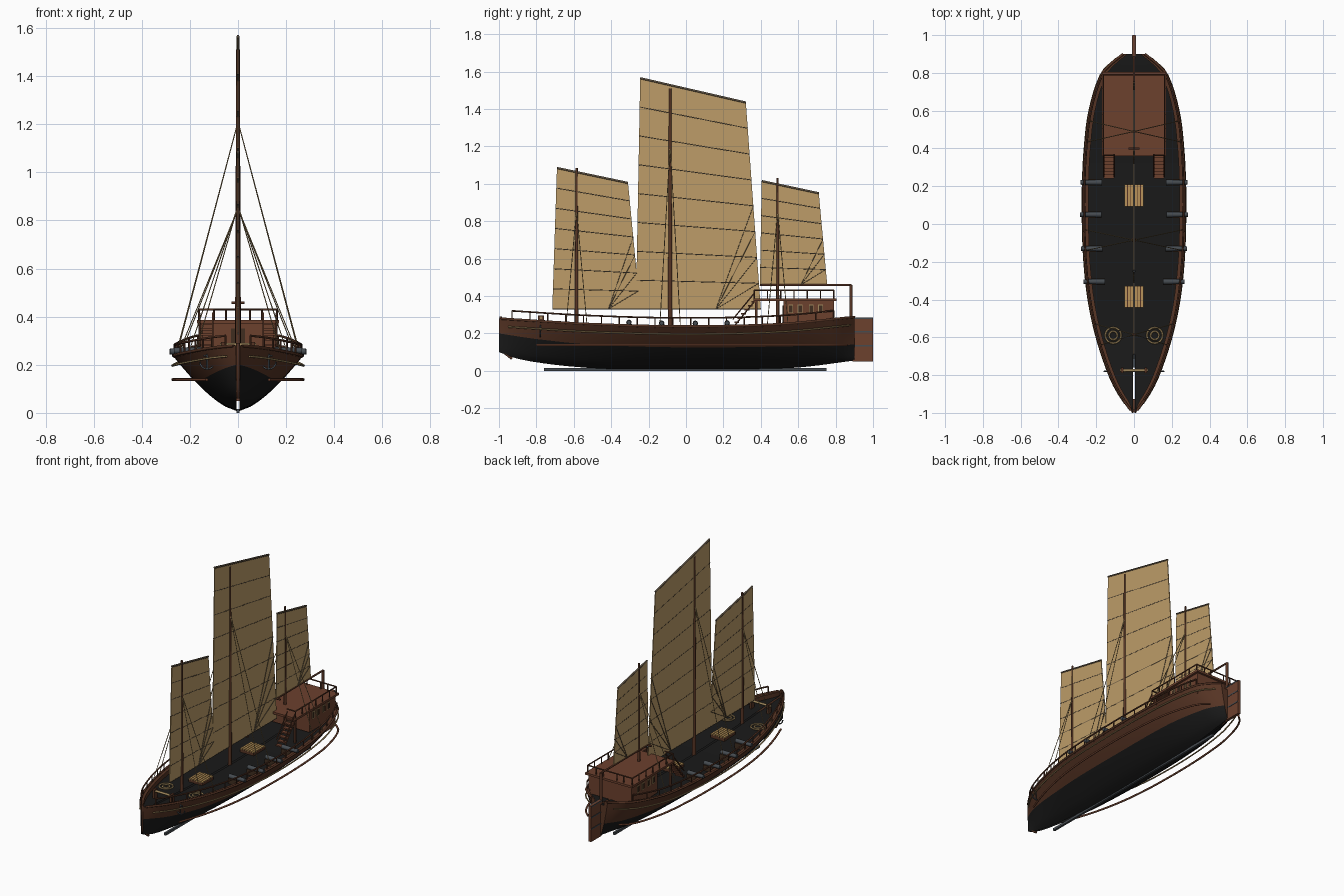
import bpy, bmesh, math
from mathutils import Vector

if "Cube" in bpy.data.objects:
    bpy.data.objects.remove(bpy.data.objects["Cube"])


def material(name, rgb):
    m = bpy.data.materials.new(name)
    m.diffuse_color = (*rgb, 1)
    m.use_nodes = True
    m.node_tree.nodes["Principled BSDF"].inputs["Base Color"].default_value = m.diffuse_color
    return m


BLACK = material("black tar", (0.010, 0.010, 0.010))
BROWN = material("hull brown", (0.095, 0.035, 0.018))
RED = material("reddish wood", (0.15, 0.052, 0.027))
DARK = material("dark wood", (0.05, 0.026, 0.014))
SAIL = material("sail cloth", (0.51, 0.335, 0.14))
BATTEN = material("batten grey brown", (0.10, 0.075, 0.048))
ROPE = material("rope tan", (0.36, 0.25, 0.11))
GRATE = material("grating yellow", (0.48, 0.29, 0.10))
IRON = material("iron grey", (0.06, 0.07, 0.08))


def curve(pts):
    """Smooth interpolation through (y, value) points."""
    def f(y):
        y = min(max(y, pts[0][0]), pts[-1][0])
        i = 0
        while i < len(pts) - 2 and y > pts[i + 1][0]:
            i += 1
        (a, va), (b, vb) = pts[i], pts[i + 1]

        def slope(k):
            p, q = pts[max(k - 1, 0)], pts[min(k + 1, len(pts) - 1)]
            return (q[1] - p[1]) / (q[0] - p[0])
        h, t = b - a, (y - a) / (b - a)
        return ((2*t**3 - 3*t*t + 1) * va + (t**3 - 2*t*t + t) * h * slope(i)
                + (3*t*t - 2*t**3) * vb + (t**3 - t*t) * h * slope(i + 1))
    return f


width = curve([(-1, .01), (-.9, .08), (-.8, .13), (-.6, .197), (-.4, .24), (-.2, .262), (0, .27),
               (.2, .27), (.4, .26), (.6, .235), (.8, .17), (.87, .1), (.9, .06)])
top = curve([(-1, .28), (-.5, .25), (0, .238), (.5, .25), (.9, .288)])
paint = curve([(-1, .2), (-.8, .17), (-.5, .14), (0, .125), (.5, .13), (.9, .14)])
keel = curve([(-1, .1), (-.9, .065), (-.76, .04), (-.6, .022), (-.4, .01), (.3, .01), (.6, .018), (.9, .055)])


def finish(name, bm, mats, smooth=False):
    bmesh.ops.recalc_face_normals(bm, faces=bm.faces)
    me = bpy.data.meshes.new(name)
    bm.to_mesh(me)
    bm.free()
    for m in mats:
        me.materials.append(m)
    ob = bpy.data.objects.new(name, me)
    bpy.context.collection.objects.link(ob)
    if smooth:
        bpy.ops.object.select_all(action='DESELECT')
        ob.select_set(True)
        bpy.context.view_layer.objects.active = ob
        bpy.ops.object.shade_smooth_by_angle(angle=math.radians(35))
    return ob


def boxes(name, mat, items):
    """items: (x0, x1, y0, y1, z0, z1)"""
    bm = bmesh.new()
    for x0, x1, y0, y1, z0, z1 in items:
        vs = bmesh.ops.create_cube(bm, size=1)["verts"]
        for v in vs:
            v.co = Vector(((x0 + x1) / 2 + v.co.x * (x1 - x0), (y0 + y1) / 2 + v.co.y * (y1 - y0),
                           (z0 + z1) / 2 + v.co.z * (z1 - z0)))
    return finish(name, bm, [mat])


def tubes(name, mat, lines, r, radii=None, res=1):
    """Round rods along polylines, joined in one mesh."""
    cu = bpy.data.curves.new(name, 'CURVE')
    cu.dimensions, cu.bevel_depth, cu.bevel_resolution, cu.use_fill_caps = '3D', r, res, True
    for pts in lines:
        s = cu.splines.new('POLY')
        s.points.add(len(pts) - 1)
        for i, p in enumerate(pts):
            s.points[i].co = (*p, 1)
            s.points[i].radius = radii[i] if radii else 1
    tmp = bpy.data.objects.new(name + "_path", cu)
    me = bpy.data.meshes.new_from_object(tmp)
    bpy.data.objects.remove(tmp)
    bm = bmesh.new()
    bm.from_mesh(me)
    bpy.data.meshes.remove(me)
    return finish(name, bm, [mat])


def mirror(lines):
    return lines + [[(-x, y, z) for x, y, z in l] for l in lines]


def mirror_boxes(items):
    return items + [(-b, -a, *rest) for a, b, *rest in items]


def span(a, b, n):
    return [a + (b - a) * i / n for i in range(n + 1)]


# two hull halves with bulwark and deck, split by a narrow slot, dark below the paint line
bm = bmesh.new()
GAP = .006
for side in (-1, 1):
    rows = []
    for y in span(-1, .9, 60):
        w, zt, zb, zk = width(y), top(y), paint(y), keel(y)
        zs = span(zk, zb, 7) + span(zb, zt, 4)[1:]
        prof = [(GAP + (w - GAP) * ((z - zk) / (zt - zk)) ** .68, z) for z in zs]
        wi = GAP + (w - GAP) * max(1 - .03 / w, .3)
        prof += [(wi, zt), (wi, zt - .028), (GAP, zt - .028)]
        rows.append([bm.verts.new((side * x, y, z)) for x, z in prof])
    for a, b in zip(rows, rows[1:]):
        for j in range(len(a) - 1):
            f = bm.faces.new((a[j], a[j + 1], b[j + 1], b[j]))
            f.material_index = 0 if j < 7 or j == len(a) - 2 else 1
    for r in (rows[0], rows[-1]):
        bm.faces.new(r).material_index = 1
finish("hull", bm, [BLACK, BROWN], True)
boxes("keel", IRON, [(-.007, .007, -.76, .75, 0, .016)])
tubes("stem_post", BROWN, [[(0, -.93, .065), (0, -.99, .11), (0, -.99, .29)]], .008)


# wales, rope line and cap rail following the hull plan
def run(a, b, zf, off=0, count=40):
    return [(width(y) + off, y, zf(y)) for y in span(a, b, count)]


tubes("wale", RED, mirror([run(-.8, .86, lambda y: .138)]), .006, res=2)
tubes("rope_strake", ROPE, mirror([run(-.95, .88, lambda y: top(y) - .042, .002)]), .0045, res=2)
tubes("cap_rail", BROWN, mirror([run(-.985, .9, top, -.003)]), .007)
tubes("side_rail", BROWN, mirror([run(-.93, .79, lambda y: top(y) + .045, -.008)]), .005)
tubes("rail_posts", BROWN, mirror([[(width(y) - .008, y, top(y) - .01), (width(y) - .008, y, top(y) + .045)]
                                  for y in span(-.93, .79, 18)]), .004)

# deckhouse with overhanging roof, windows and door
boxes("deckhouse", RED, [(-.155, .155, .52, .79, .23, .375)])
boxes("roof", RED, [(-.17, .17, .36, .805, .372, .386)])
boxes("roof_posts", BROWN, mirror_boxes([(.145, .157, .37, .382, .21, .373)]))
win = [.56, .61, .67, .72]
boxes("window_frames", ROPE, mirror_boxes([(.154, .158, y - .013, y + .013, .308, .354) for y in win]))
boxes("window_panes", DARK, mirror_boxes([(.156, .160, y - .009, y + .009, .313, .349) for y in win]))
boxes("door", DARK, [(-.03, .03, .517, .523, .235, .35)])

# roof rail
rx = .162
tubes("roof_rail", BROWN, [[(-.1, .365, .43), (-rx, .365, .43), (-rx, .79, .43), (rx, .79, .43),
                            (rx, .365, .43), (.1, .365, .43)]], .0045)
tubes("roof_rail_posts", BROWN, mirror([[(rx, y, .38), (rx, y, .43)] for y in span(.365, .79, 6)]
                                       + [[(x, .79, .38), (x, .79, .43)] for x in (.05, .1)]), .004)

# stairs
steps = span(0, 1, 6)
boxes("stair_treads", RED, mirror_boxes([(.105, .16, .24 + .11 * t, .265 + .11 * t, .235 + .13 * t, .243 + .13 * t)
                                         for t in steps]))
tubes("stair_rails", BROWN, mirror([[(x, .25, z), (x, .365, z + .14)] for x in (.105, .16)
                                    for z in (.23, .275)]), .004)

# rudder, its post and tiller
boxes("rudder", RED, [(-.009, .009, .89, 1, .05, .285)])
boxes("rudder_bands", IRON, [(-.011, .011, .888, .998, z, z + .008) for z in (.13, .205, .277)])
tubes("rudder_post", BROWN, [[(0, .882, .06), (0, .882, .458)]], .01)
tubes("tiller", BROWN, [[(0, .885, .458), (0, .4, .458)], [(-.028, .4, .458), (.028, .4, .458)]], .006)


# sails: luff top, leech top, leech foot, luff foot as (y, z); mast y, mast top, shroud height
def rig(name, a, b, c, d, panels, my, mz, sz, tack, r):
    bm = bmesh.new()
    lufs = [Vector(a).lerp(Vector(d), t) for t in span(0, 1, panels)]
    lees = [Vector(b).lerp(Vector(c), t) for t in span(0, 1, panels)]
    f = bm.faces.new([bm.verts.new((-.0025, *p)) for p in (a, b, c, d)])
    g = bmesh.ops.extrude_face_region(bm, geom=[f])["geom"]
    bmesh.ops.translate(bm, vec=(.005, 0, 0), verts=[v for v in g if isinstance(v, bmesh.types.BMVert)])
    finish(name + "_sail", bm, [SAIL])
    tubes(name + "_battens", BATTEN, [[(0, *p), (0, *q)] for p, q in zip(lufs[1:], lees[1:])], .0038)
    tubes(name + "_yard", BATTEN, [[(0, *a), (0, *b)]], .006)
    tubes(name + "_mast", BROWN, [[(0, my, .2), (0, my, mz)]], r, [1, .6], 2)
    # sheets gather the batten ends to one point
    tubes(name + "_sheets", BATTEN, [[(.004 * s, *p), (.004 * s, *tack)] for s in (-1, 1)
                                     for p in lees[panels // 2:-1]], .0018)
    tubes(name + "_shrouds", ROPE, mirror([[(0, my, sz), (width(my + o) - .01, my + o, top(my + o))]
                                           for o in (-.055, .055)]), .0022)


rig("fore", (-.69, 1.085), (-.31, 1.005), (-.245, .33), (-.715, .33), 7, -.585, 1.085, .86, (-.415, .33), .0105)
rig("main", (-.245, 1.565), (.32, 1.435), (.40, .33), (-.268, .33), 8, -.085, 1.51, 1.21, (.16, .33), .0125)
rig("mizzen", (.405, 1.015), (.71, .95), (.755, .46), (.395, .46), 6, .49, 1.03, .85, (.615, .46), .0095)

# cannons on wooden carriages
guns = [.22, .05, -.13, -.305]
tubes("cannons", IRON, mirror([[(width(y) - .1, y, top(y) + .016), (width(y) - .03, y, top(y) + .016),
                                (width(y) + .014, y, top(y) + .016)] for y in guns]), .015, [1, .9, .8], 2)
boxes("carriages", DARK, mirror_boxes([(width(y) - .1, width(y) - .03, y - .017, y + .017,
                                        top(y) - .03, top(y) + .008) for y in guns]))

# grated hatches
for i, y in enumerate((.15, -.385)):
    z = top(y) - .03
    boxes(f"hatch_coaming_{i}", BROWN, [(-.05, .05, y - .058, y + .058, z, z + .02)])
    boxes(f"hatch_bars_{i}", GRATE, [(x - .0065, x + .0065, y - .058, y + .058, z + .019, z + .026)
                                     for x in span(-.043, .043, 5)])

# rope coils, windlass and anchors at the bow
tubes("rope_coils", ROPE, mirror([[(.11 + q * math.cos(t), -.59 + q * math.sin(t), top(-.59) - .024)
                                   for t in span(0, 2 * math.pi, 16)] for q in (.022, .042)]), .005)
tubes("windlass", ROPE, [[(-.075, -.775, .283), (.075, -.775, .283)]], .008)
boxes("windlass_posts", BROWN, mirror_boxes([(.055, .07, -.79, -.76, .23, .295)]))
tubes("anchors", IRON, mirror([[(.128, -.78, .245), (.128, -.78, .185)],
                               [(.128 + .03 * math.cos(t), -.78, .212 + .03 * math.sin(t))
                                for t in span(math.pi, 2 * math.pi, 8)],
                               [(.112, -.78, .238), (.144, -.78, .238)]]), .004)
